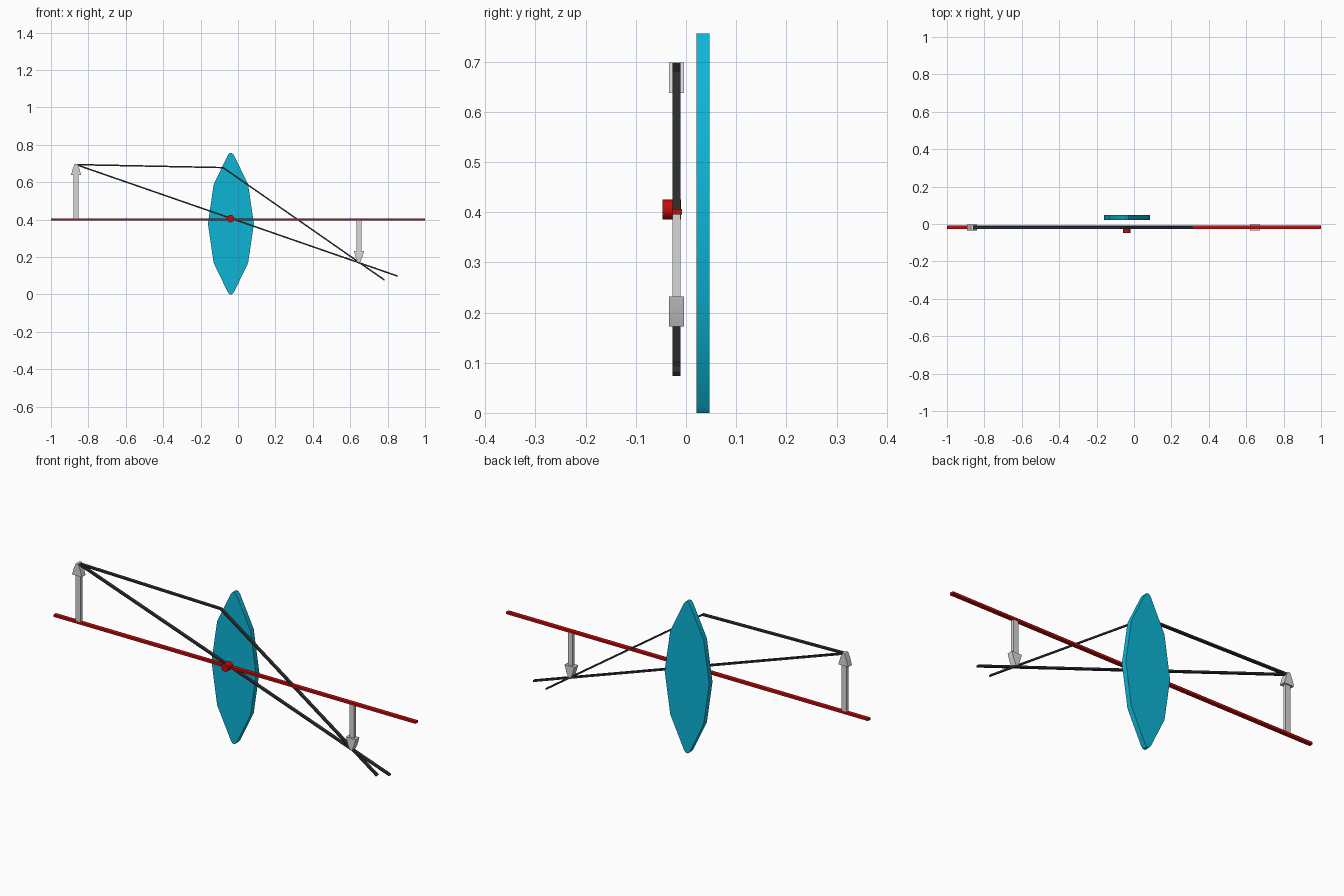
import bpy
import bmesh
from math import cos, sin, pi
from mathutils import Vector

cube = bpy.data.objects.get("Cube")
if cube:
    bpy.data.objects.remove(cube, do_unlink=True)


def material(name, rgb):
    m = bpy.data.materials.new(name)
    m.use_nodes = True
    m.diffuse_color = (*rgb, 1)
    m.node_tree.nodes["Principled BSDF"].inputs["Base Color"].default_value = (*rgb, 1)
    return m


CYAN = material("cyan", (0.004, 0.46, 0.67))
RED = material("red", (0.58, 0.003, 0.003))
GREY = material("light grey", (0.68, 0.68, 0.68))
DARK = material("charcoal", (0.03, 0.03, 0.03))


def plate(name, outline, y0, y1, mat, smooth=False):
    """Extrude a front-view outline of (x, z) points from y0 to y1."""
    bm = bmesh.new()
    face = bm.faces.new([bm.verts.new((x, y0, z)) for x, z in outline])
    ext = bmesh.ops.extrude_face_region(bm, geom=[face])
    moved = [g for g in ext["geom"] if isinstance(g, bmesh.types.BMVert)]
    bmesh.ops.translate(bm, verts=moved, vec=(0, y1 - y0, 0))
    bmesh.ops.recalc_face_normals(bm, faces=bm.faces)
    mesh = bpy.data.meshes.new(name)
    bm.to_mesh(mesh)
    bm.free()
    mesh.materials.append(mat)
    ob = bpy.data.objects.new(name, mesh)
    bpy.context.collection.objects.link(ob)
    if smooth:
        bpy.ops.object.select_all(action="DESELECT")
        ob.select_set(True)
        bpy.context.view_layer.objects.active = ob
        bpy.ops.object.shade_smooth_by_angle(angle=0.6)
    return ob


def strip(name, points, half, y0, y1, mat):
    """A mitred ribbon of constant thickness along a front-view path."""
    pts = [Vector(p) for p in points]
    dirs = [(b - a).normalized() for a, b in zip(pts, pts[1:])]
    upper, lower = [], []
    for i, p in enumerate(pts):
        d = (dirs[max(i - 1, 0)] + dirs[min(i, len(dirs) - 1)]).normalized()
        n = Vector((-d.y, d.x)) * half
        upper.append(p + n)
        lower.append(p - n)
    return plate(name, upper + lower[::-1], y0, y1, mat)


def mirrored(half_profile, cx):
    """Close a profile of (half width, z) points around x = cx."""
    return ([(cx + w, z) for w, z in half_profile]
            + [(cx - w, z) for w, z in reversed(half_profile)])


# Lens
MID = 0.378
upper_half = [(0.123, 0), (0.092, 0.21), (0.016, 0.367), (0.006, MID)]
lens = [(w, MID - h) for w, h in reversed(upper_half)] + [(w, MID + h) for w, h in upper_half[1:]]
plate("lens", mirrored(lens, -0.038), 0.021, 0.047, CYAN, True)

# Optical axis and centre knob
AXIS = 0.401
strip("optical_axis", [(-1, AXIS), (1, AXIS)], 0.0055, -0.028, -0.008, RED)
ring = [(-0.04 + 0.02 * cos(i * pi / 8), 0.405 + 0.02 * sin(i * pi / 8)) for i in range(16)]
plate("centre_knob", ring, -0.047, -0.01, RED, True)


# Object and image arrows
def arrow(name, x, base, tip):
    s = 1 if tip > base else -1
    neck = tip - s * 0.06
    plate(name + "_shaft", mirrored([(0.0135, base), (0.0135, neck)], x), -0.027, -0.011, GREY)
    head = [(0.027, neck), (0.017, neck + s * 0.035), (0.006, tip)]
    plate(name + "_head", mirrored(head, x), -0.034, -0.004, GREY, True)


arrow("object_arrow", -0.866, AXIS, 0.698)
arrow("image_arrow", 0.647, AXIS, 0.172)

# Light rays
START = (-0.866, 0.694)
strip("bent_ray", [START, (-0.08, 0.678), (0.783, 0.077)], 0.004, -0.027, -0.011, DARK)
strip("straight_ray", [START, (0.853, 0.098)], 0.004, -0.027, -0.011, DARK)
